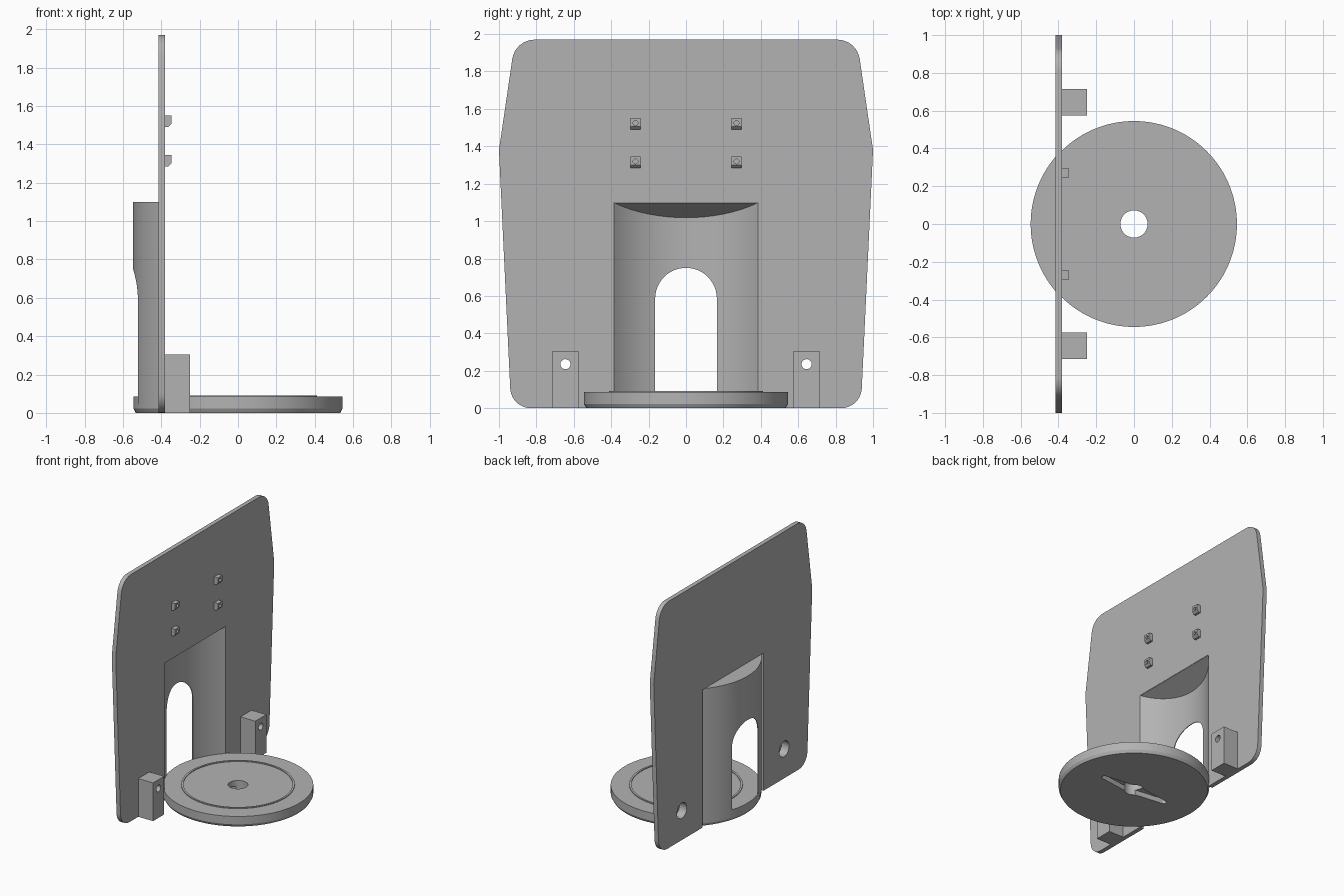
import bpy, bmesh, math
from mathutils import Vector

old = bpy.data.objects.get("Cube")
if old:
    bpy.data.objects.remove(old, do_unlink=True)

grey = bpy.data.materials.new("plain_grey")
grey.use_nodes = True
colour = (0.45, 0.45, 0.45, 1)
grey.diffuse_color = colour
grey.node_tree.nodes["Principled BSDF"].inputs["Base Color"].default_value = colour


def finish(name, bm):
    bmesh.ops.recalc_face_normals(bm, faces=bm.faces)
    mesh = bpy.data.meshes.new(name)
    bm.to_mesh(mesh)
    bm.free()
    mesh.materials.append(grey)
    ob = bpy.data.objects.new(name, mesh)
    bpy.context.collection.objects.link(ob)
    return ob


def prism(name, points, axis, low, high):
    """Extrude a 2D outline along x (y,z points), y (x,z) or z (x,y)."""
    place = {"x": lambda a, b: (low, a, b), "y": lambda a, b: (a, low, b),
             "z": lambda a, b: (a, b, low)}[axis]
    bm = bmesh.new()
    face = bm.faces.new([bm.verts.new(place(a, b)) for a, b in points])
    out = bmesh.ops.extrude_face_region(bm, geom=[face])
    shift = Vector([high - low if c == axis else 0 for c in "xyz"])
    bmesh.ops.translate(bm, vec=shift,
                        verts=[g for g in out["geom"] if isinstance(g, bmesh.types.BMVert)])
    return finish(name, bm)


def arc(cx, cy, r, start, end, n):
    steps = [math.radians(start + (end - start) * i / n) for i in range(n + 1)]
    return [(cx + r * math.cos(t), cy + r * math.sin(t)) for t in steps]


def rect(a0, a1, b0, b1):
    return [(a0, b0), (a1, b0), (a1, b1), (a0, b1)]


def cut(ob, *cutters):
    for c in cutters:
        mod = ob.modifiers.new("cut", "BOOLEAN")
        mod.operation = "DIFFERENCE"
        mod.solver = "EXACT"
        mod.object = c
        c.hide_render = True
        c.hide_viewport = True
        c.display_type = "WIRE"


def smooth(ob):
    bpy.ops.object.select_all(action="DESELECT")
    ob.select_set(True)
    bpy.context.view_layer.objects.active = ob
    bpy.ops.object.shade_smooth_by_angle(angle=math.radians(25))


BACK, FRONT = -0.415, -0.38   # the two faces of the upright plate
TOP = 1.1                     # top of the alcove

# Upright plate with rounded corners and an alcove opening
half = arc(0.83, 0.11, 0.11, -90, -4, 8) + [(1.0, 1.38)] + arc(0.81, 1.85, 0.12, 8, 90, 8)
plate = prism("back_plate", half + [(-y, z) for y, z in reversed(half)], "x", BACK, FRONT)
opening = prism("opening_cutter", rect(-0.386, 0.386, -0.1, TOP), "x", -0.6, -0.2)
cut(plate, opening)

# Thin curved alcove wall with an arched doorway
R_OUT, R_IN = 0.547, 0.541
a_out = math.degrees(math.acos(-FRONT / R_OUT))
a_in = math.degrees(math.acos(-FRONT / R_IN))
outer = arc(0, 0, R_OUT, 180 - a_out, 180 + a_out, 48)
inner = arc(0, 0, R_IN, 180 + a_in, 180 - a_in, 48)
wall = prism("alcove_wall", outer + inner, "z", 0.05, TOP)
door = arc(0, 0.585, 0.165, 0, 180, 24) + [(-0.165, -0.1), (0.165, -0.1)]
cut(wall, prism("doorway_cutter", door, "x", -0.7, -0.42))
smooth(wall)

# Alcove roof: flat above, sloping down to the rear below
roof = prism("alcove_roof", arc(0, 0, 0.544, 180 - a_in, 180 + a_in, 48), "z", TOP - 0.05, TOP)
for v in roof.data.vertices:
    if v.co.z < TOP - 0.01:
        v.co.z = TOP - 0.001 - 0.5 * max(0, FRONT - v.co.x)

# Round base with bevelled underside, raised ring and centre hole
profile = [(0.072, 0), (0.533, 0), (0.545, 0.022), (0.545, 0.085), (0.411, 0.085),
           (0.411, 0.091), (0.396, 0.091), (0.396, 0.085), (0.072, 0.085)]
bm = bmesh.new()
verts = [bm.verts.new((r, 0, z)) for r, z in profile]
edges = [bm.edges.new((verts[i - 1], verts[i])) for i in range(len(verts))]
bmesh.ops.spin(bm, geom=verts + edges, axis=(0, 0, 1), cent=(0, 0, 0),
               angle=math.tau, steps=96, use_duplicate=False)
bmesh.ops.remove_doubles(bm, verts=bm.verts, dist=0.0001)
base = finish("round_base", bm)

# Tapered two-arm recess in the underside
arm = [(0.05, -0.05)] + arc(0.28, 0, 0.02, -85, 85, 8) + [(0.05, 0.05)]
recess = prism("recess_cutter", arm + [(-x, -y) for x, y in arm], "z", -0.1, 0.04)
cut(base, recess)
smooth(base)

for side, s in (("left", 1), ("right", -1)):
    # Foot blocks with a through hole, counterbored from behind
    y = 0.645 * s
    block = prism("foot_block_" + side, rect(y - 0.07, y + 0.07, 0, 0.305), "x", FRONT, -0.25)
    hole = prism("bolt_hole_cutter_" + side, arc(y, 0.235, 0.027, 0, 345, 23), "x", -0.6, -0.1)
    bore = prism("counterbore_cutter_" + side, arc(y, 0.235, 0.062, 0, 345, 23), "x", -0.6, -0.35)
    cut(block, hole, bore)
    cut(plate, bore)

    # Small mounting lugs with chamfered undersides and a pilot hole
    for level, z in (("lower", 1.285), ("upper", 1.49)):
        y = 0.27 * s
        outline = [(FRONT, z), (-0.363, z), (-0.347, z + 0.016), (-0.347, z + 0.06), (FRONT, z + 0.06)]
        lug = prism(f"lug_{level}_{side}", outline, "y", y - 0.027, y + 0.027)
        pilot = prism(f"pilot_cutter_{level}_{side}", arc(y, z + 0.034, 0.013, 0, 337.5, 15),
                      "x", -0.37, -0.3)
        cut(lug, pilot)

smooth(plate)
